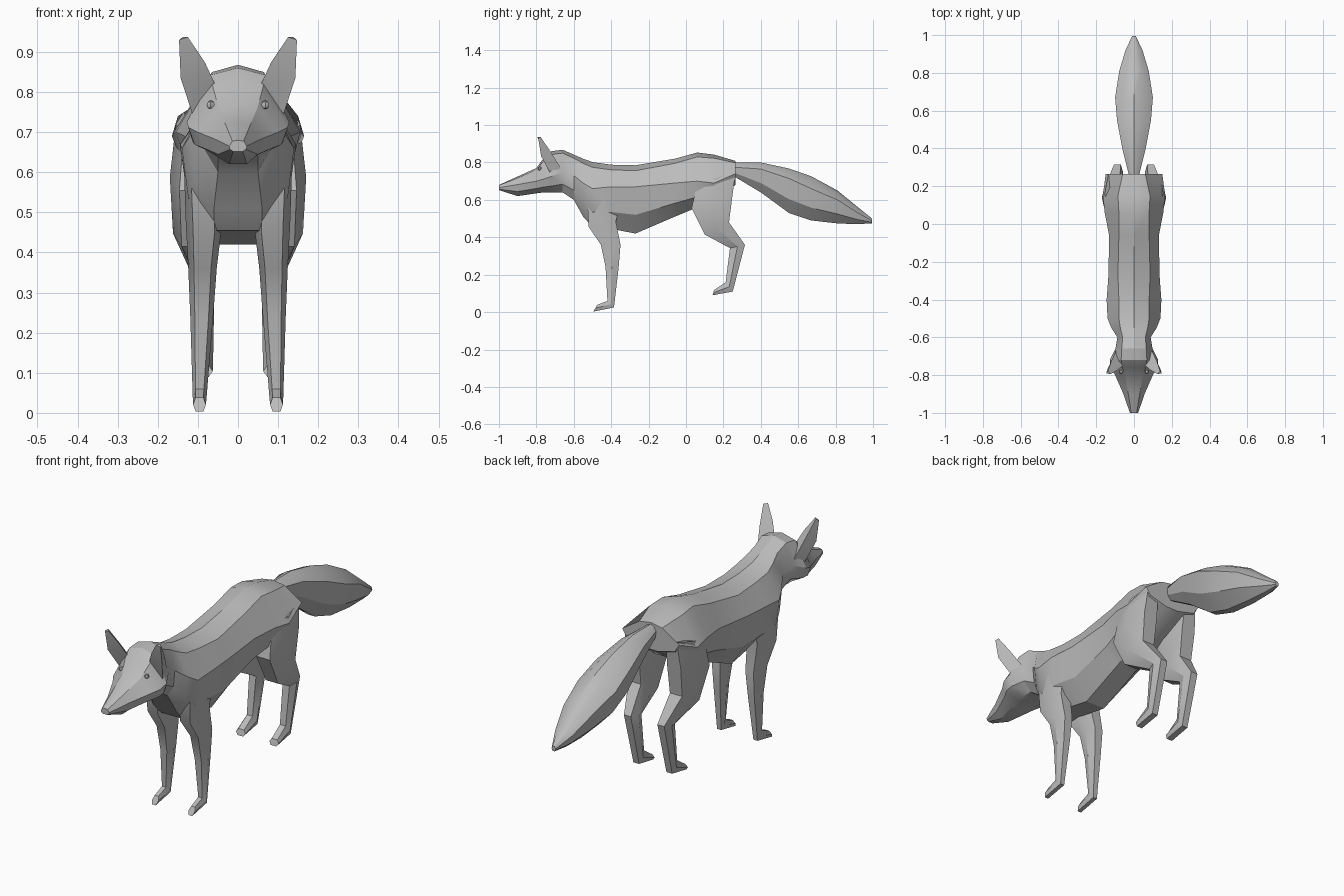
import bpy
import bmesh
import math
from mathutils import Vector

default_cube = bpy.data.objects.get("Cube")
if default_cube:
    bpy.data.objects.remove(default_cube, do_unlink=True)

# One plain coat colour
COAT = (0.5, 0.5, 0.5, 1)
coat = bpy.data.materials.new("grey coat")
coat.use_nodes = True
coat.diffuse_color = COAT
bsdf = next(n for n in coat.node_tree.nodes if n.type == "BSDF_PRINCIPLED")
bsdf.inputs["Base Color"].default_value = COAT
bsdf.inputs["Roughness"].default_value = 0.9


def finish(bm, name, angle):
    """Turn a bmesh into a coated object with smooth shading and sharp edges."""
    bmesh.ops.recalc_face_normals(bm, faces=bm.faces)
    mesh = bpy.data.meshes.new(name)
    bm.to_mesh(mesh)
    bm.free()
    mesh.materials.append(coat)
    obj = bpy.data.objects.new(name, mesh)
    bpy.context.collection.objects.link(obj)
    bpy.ops.object.select_all(action="DESELECT")
    obj.select_set(True)
    bpy.context.view_layer.objects.active = obj
    bpy.ops.object.shade_smooth_by_angle(angle=math.radians(angle))
    return obj


def loft(name, rings, angle=32):
    """Skin a list of equal-length point rings and cap both ends."""
    bm = bmesh.new()
    loops = [[bm.verts.new(point) for point in ring] for ring in rings]
    count = len(loops[0])
    for lower, upper in zip(loops, loops[1:]):
        for i in range(count):
            j = (i + 1) % count
            bm.faces.new((lower[i], lower[j], upper[j], upper[i]))
    bm.faces.new(loops[0])
    bm.faces.new(loops[-1])
    return finish(bm, name, angle)


def trunk_ring(y, top, bottom, top_w, side_w, side_z, bottom_w):
    """Symmetric cross-section of the trunk or tail, standing across y."""
    shoulder_z = top - 0.08 * (top - bottom)
    low_w = bottom_w + 0.8 * (side_w - bottom_w)
    low_z = side_z + 0.6 * (bottom - side_z)
    half = [(top_w, shoulder_z), (side_w, side_z), (low_w, low_z), (bottom_w, bottom)]
    left = [Vector((x, y, z)) for x, z in half]
    right = [Vector((-x, y, z)) for x, z in reversed(half)]
    return [Vector((0, y, top))] + left + [Vector((0, y, bottom))] + right


def leg_ring(side, front_y, front_z, back_y, back_z, inner, outer):
    """Six-sided leg section, narrower at its front and back edges."""
    middle_y = (front_y + back_y) / 2
    middle_z = (front_z + back_z) / 2
    inset = (outer - inner) * 0.2
    a, b = inner + inset, outer - inset
    ring = [(a, front_y, front_z), (b, front_y, front_z), (outer, middle_y, middle_z),
            (b, back_y, back_z), (a, back_y, back_z), (inner, middle_y, middle_z)]
    return [(side * x, y, z) for x, y, z in ring]


# Head, neck and torso: y, top, bottom, top width, side width, side height, bottom width
trunk = [
    (-1.0, .68, .652, .014, .022, .665, .012),
    (-.9, .725, .62, .03, .056, .682, .022),
    (-.8, .77, .635, .048, .1, .7, .035),
    (-.76, .825, .64, .062, .124, .712, .045),
    (-.72, .86, .64, .068, .128, .725, .05),
    (-.66, .868, .64, .065, .098, .75, .05),
    (-.6, .842, .6, .06, .088, .73, .05),
    (-.55, .82, .51, .072, .12, .69, .06),
    (-.5, .802, .455, .08, .14, .66, .06),
    (-.4, .788, .445, .08, .145, .67, .05),
    (-.27, .785, .42, .085, .135, .67, .05),
    (-.06, .82, .51, .08, .132, .69, .05),
    (.06, .853, .56, .08, .155, .7, .05),
    (.15, .842, .6, .085, .165, .69, .05),
    (.265, .808, .68, .06, .15, .74, .035),
]
loft("head_and_torso", [trunk_ring(*row) for row in trunk], 30)

# Bushy tail, swelling and then drooping to a point
tail = [
    (.25, .8, .73, .015, .025, .775, .008),
    (.4, .8, .64, .03, .062, .765, .012),
    (.55, .768, .53, .045, .09, .715, .018),
    (.67, .726, .49, .05, .1, .66, .02),
    (.81, .65, .474, .04, .078, .6, .018),
    (.92, .56, .47, .025, .045, .53, .012),
    (.995, .5, .475, .006, .01, .488, .005),
]
loft("tail", [trunk_ring(*row) for row in tail], 30)

# Legs: front y, front z, back y, back z, inner x, outer x
front_leg = [
    (-.53, .62, -.34, .62, .05, .135),
    (-.52, .455, -.375, .485, .04, .13),
    (-.455, .36, -.35, .36, .053, .124),
    (-.43, .24, -.36, .24, .062, .119),
    (-.42, .06, -.385, .025, .078, .113),
    (-.475, .038, -.495, .003, .08, .112),
]
hind_leg = [
    (.06, .69, .265, .75, .06, .155),
    (.03, .555, .248, .62, .05, .17),
    (.1, .415, .23, .48, .055, .162),
    (.235, .342, .315, .36, .058, .118),
    (.212, .16, .25, .11, .062, .112),
    (.15, .118, .142, .09, .063, .112),
]

# Ear sections: inner, outer and back corner, from base to tip
ear = [
    ((.055, -.745, .815), (.112, -.725, .74), (.095, -.67, .77)),
    ((.083, -.77, .875), (.143, -.775, .835), (.12, -.725, .86)),
    ((.125, -.795, .937), (.147, -.79, .93), (.138, -.778, .937)),
]

for label, side in (("left", 1), ("right", -1)):
    loft(label + "_front_leg", [leg_ring(side, *row) for row in front_leg])
    loft(label + "_hind_leg", [leg_ring(side, *row) for row in hind_leg])
    loft(label + "_ear", [[(side * x, y, z) for x, y, z in ring] for ring in ear])

    # Small eye bump beside the brow
    bm = bmesh.new()
    bmesh.ops.create_uvsphere(bm, u_segments=6, v_segments=4, radius=0.011)
    bmesh.ops.translate(bm, verts=bm.verts, vec=(side * .068, -.782, .768))
    finish(bm, label + "_eye", 40)
